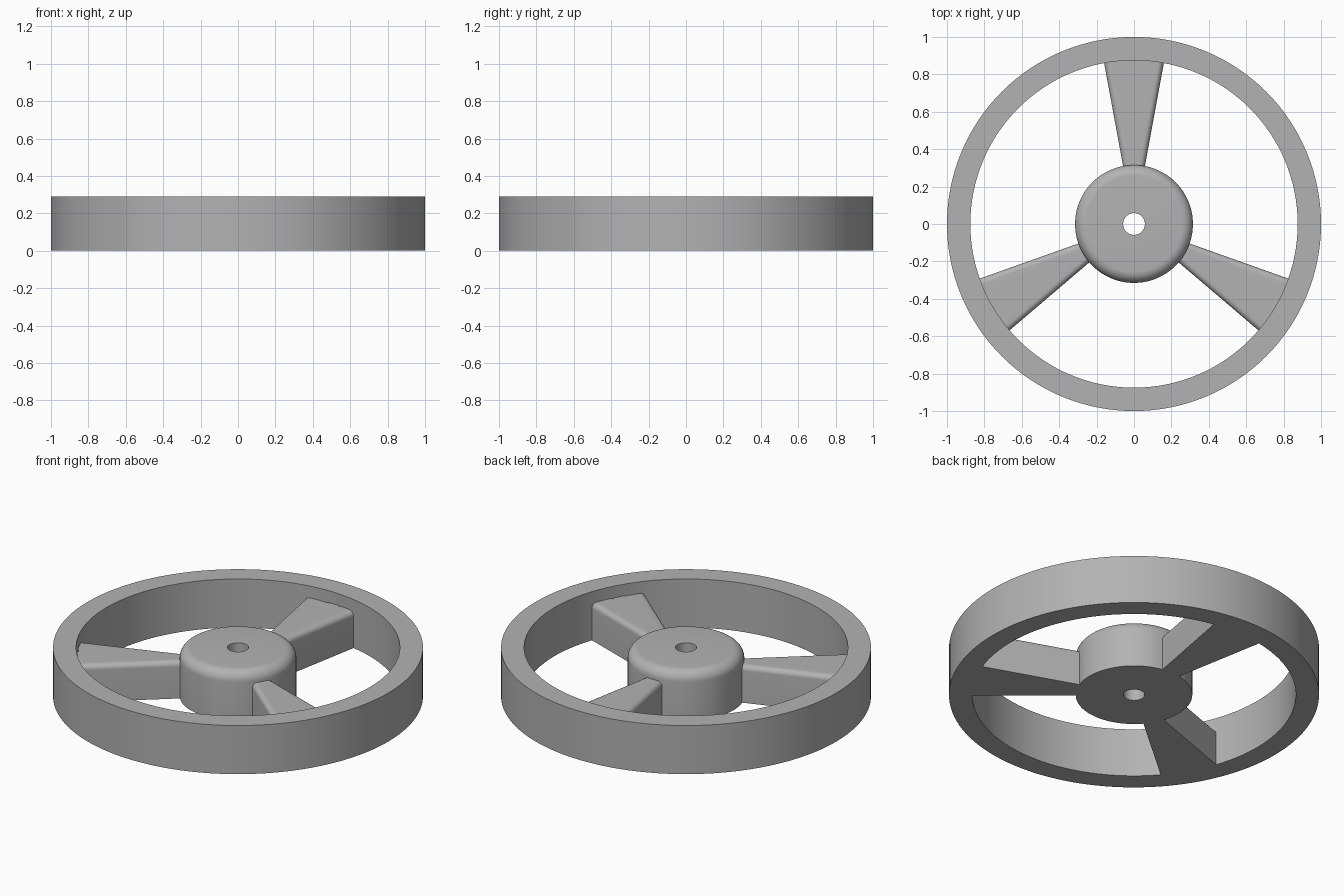
import bpy, bmesh, math

cube = bpy.data.objects.get("Cube")
if cube:
    bpy.data.objects.remove(cube, do_unlink=True)

SEGMENTS = 128
HEIGHT = 0.29
RIM_INNER, HUB_RADIUS, HUB_ROUND = 0.875, 0.315, 0.06
SPOKE_TOP, SPOKE_ROUND, OVERLAP = 0.22, 0.03, 0.002

grey = bpy.data.materials.new("plain grey")
grey.use_nodes = True
colour = (0.45, 0.45, 0.45, 1)
grey.diffuse_color = colour
grey.node_tree.nodes["Principled BSDF"].inputs["Base Color"].default_value = colour


def finish(name, bm):
    bmesh.ops.recalc_face_normals(bm, faces=bm.faces)
    mesh = bpy.data.meshes.new(name)
    bm.to_mesh(mesh)
    bm.free()
    mesh.materials.append(grey)
    obj = bpy.data.objects.new(name, mesh)
    bpy.context.collection.objects.link(obj)
    bpy.ops.object.select_all(action='DESELECT')
    obj.select_set(True)
    bpy.context.view_layer.objects.active = obj
    bpy.ops.object.shade_smooth_by_angle(angle=math.radians(30))
    return obj


def fillet(x, z, r, steps=8):
    """Quarter-round from the vertical side up to the flat top at (x, z)."""
    angles = [math.pi / 2 * i / steps for i in range(steps + 1)]
    return [(x - r + r * math.cos(a), z - r + r * math.sin(a)) for a in angles]


def lathe(name, profile):
    """Turn a closed (radius, height) profile about the z axis."""
    bm = bmesh.new()
    rings = []
    for i in range(SEGMENTS):
        a = math.tau * i / SEGMENTS
        rings.append([bm.verts.new((r * math.cos(a), r * math.sin(a), z)) for r, z in profile])
    for i, ring in enumerate(rings):
        following = rings[(i + 1) % SEGMENTS]
        for j in range(len(profile)):
            k = (j + 1) % len(profile)
            bm.faces.new((ring[j], ring[k], following[k], following[j]))
    return finish(name, bm)


def spoke(name, turn):
    """Tapered bar with rounded top edges, its ends curved to meet hub and rim."""
    bm = bmesh.new()

    def end(half, radius):
        side = [(half, 0)] + fillet(half, SPOKE_TOP, SPOKE_ROUND)
        flat = half - SPOKE_ROUND
        top = [(flat * t / 4, SPOKE_TOP) for t in range(3, -4, -1)]
        base = [(half * t / 4, 0) for t in range(-3, 4)]
        outline = side + top + [(-x, z) for x, z in reversed(side)] + base
        return [bm.verts.new((x, math.sqrt(radius ** 2 - x ** 2), z)) for x, z in outline]

    inner = end(0.058, HUB_RADIUS - OVERLAP)
    outer = end(0.16, RIM_INNER + OVERLAP)
    count = len(inner)
    for i in range(count):
        j = (i + 1) % count
        bm.faces.new((inner[i], inner[j], outer[j], outer[i]))
    bm.faces.new(inner)
    bm.faces.new(outer)
    obj = finish(name, bm)
    obj.rotation_euler.z = turn


# Outer ring
lathe("rim", [(RIM_INNER, 0), (1, 0), (1, HEIGHT), (RIM_INNER, HEIGHT)])

# Centre hub with rounded top edge and shaft hole
bore = 0.058
lathe("hub", [(bore, 0), (HUB_RADIUS, 0)] + fillet(HUB_RADIUS, HEIGHT, HUB_ROUND) + [(bore, HEIGHT)])

# Three spokes, evenly spaced
for i, label in enumerate(("back", "right", "left")):
    spoke(label + "_spoke", math.tau * i / 3)
